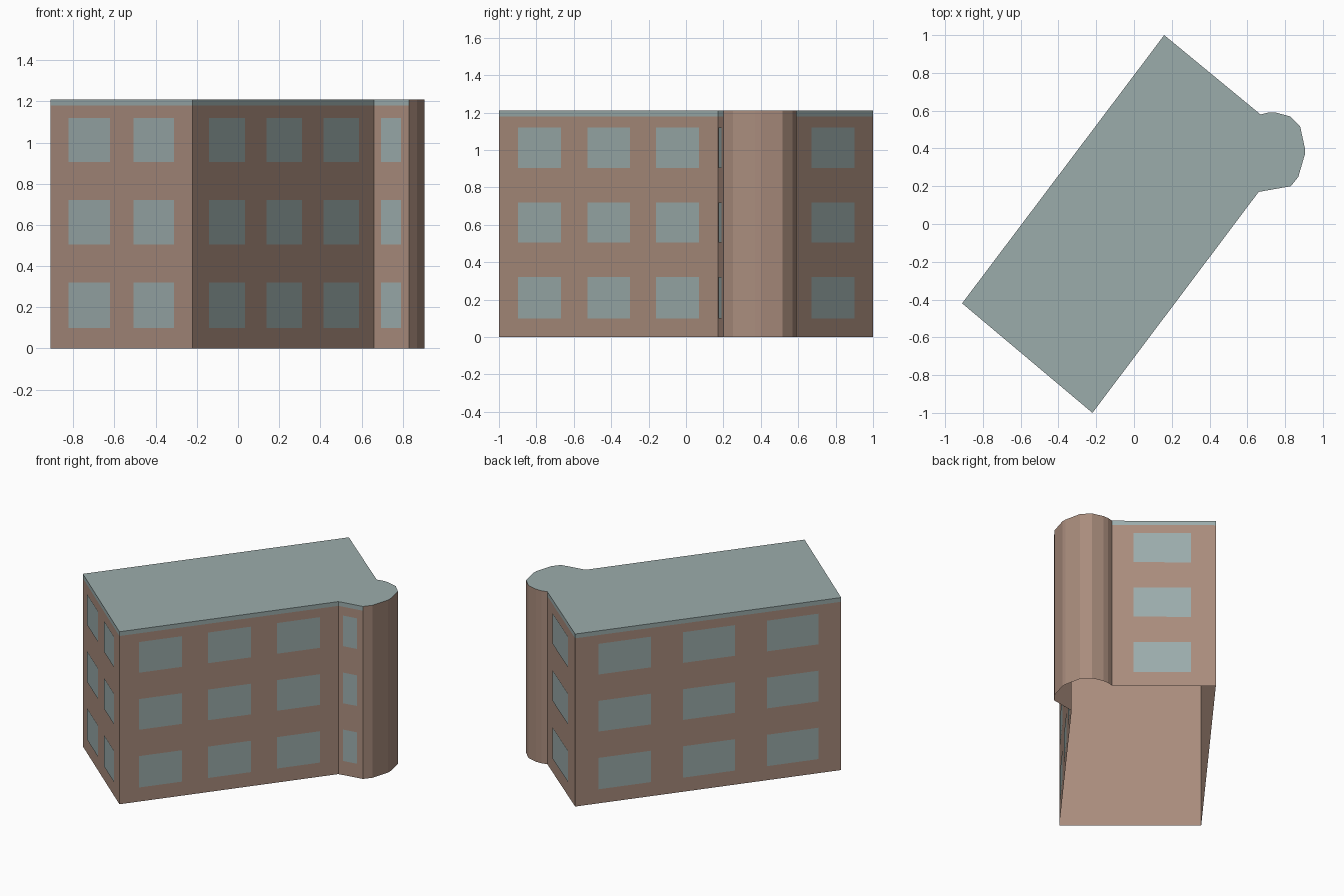
import bpy
import bmesh
from mathutils import Vector

cube = bpy.data.objects.get("Cube")
if cube:
    bpy.data.objects.remove(cube, do_unlink=True)


def make_material(name, rgb):
    mat = bpy.data.materials.new(name)
    mat.use_nodes = True
    colour = (*rgb, 1.0)
    mat.diffuse_color = colour
    mat.node_tree.nodes["Principled BSDF"].inputs["Base Color"].default_value = colour
    return mat


brick = make_material("warm brown wall", (0.40, 0.265, 0.205))
slate = make_material("grey teal", (0.33, 0.415, 0.41))

HEIGHT, BAND = 1.21, 1.18
FLOORS = [(0.10, 0.32), (0.505, 0.72), (0.905, 1.12)]

# Ground plan, counter-clockwise: oblong block with a rounded bay
west, south, inner = Vector((-0.91, -0.42)), Vector((-0.22, -1.0)), Vector((0.66, 0.17))
bay = [Vector(p) for p in ((0.83, 0.20), (0.87, 0.25), (0.905, 0.37), (0.905, 0.40),
                           (0.88, 0.515), (0.825, 0.57), (0.75, 0.59), (0.71, 0.59))]
bay_end, north = Vector((0.67, 0.58)), Vector((0.16, 1.0))
plan = [west, south, inner, *bay, bay_end, north]

# Flat walls: start, end, and the window spans along each
THREE = [(0.088, 0.285), (0.405, 0.60), (0.72, 0.915)]
flat_walls = [
    ("south_west", west, south, [(0.13, 0.42), (0.585, 0.87)]),
    ("south_east", south, inner, THREE),
    ("bay", inner, bay[0], [(0.20, 0.77)]),
    ("north_east", bay_end, north, [(0.21, 0.76)]),
    ("north_west", north, west, THREE),
]


def add_quad(bm, a, b, low, high):
    corners = [(a, low), (b, low), (b, high), (a, high)]
    return bm.faces.new([bm.verts.new((p.x, p.y, z)) for p, z in corners])


def finish(name, bm, materials):
    bmesh.ops.remove_doubles(bm, verts=bm.verts, dist=0.0001)
    mesh = bpy.data.meshes.new(name)
    bm.to_mesh(mesh)
    bm.free()
    for mat in materials:
        mesh.materials.append(mat)
    obj = bpy.data.objects.new(name, mesh)
    bpy.context.collection.objects.link(obj)
    return obj


# Open-bottomed walls; only flat walls carry the roof-coloured band
flat_starts = [start for _, start, _, _ in flat_walls]
bm = bmesh.new()
for i, a in enumerate(plan):
    b = plan[(i + 1) % len(plan)]
    add_quad(bm, a, b, 0, BAND)
    band = add_quad(bm, a, b, BAND, HEIGHT)
    band.material_index = int(a in flat_starts)
finish("walls", bm, [brick, slate])

# Flat roof over block and bay
bm = bmesh.new()
bm.faces.new([bm.verts.new((p.x, p.y, HEIGHT)) for p in plan])
finish("roof", bm, [slate])

# Window panes, set just proud of each wall
for name, a, b, spans in flat_walls:
    along = b - a
    out = Vector((along.y, -along.x)).normalized() * 0.003
    bm = bmesh.new()
    for start, end in spans:
        for low, high in FLOORS:
            add_quad(bm, a + along * start + out, a + along * end + out, low, high)
    finish(name + "_windows", bm, [slate])
